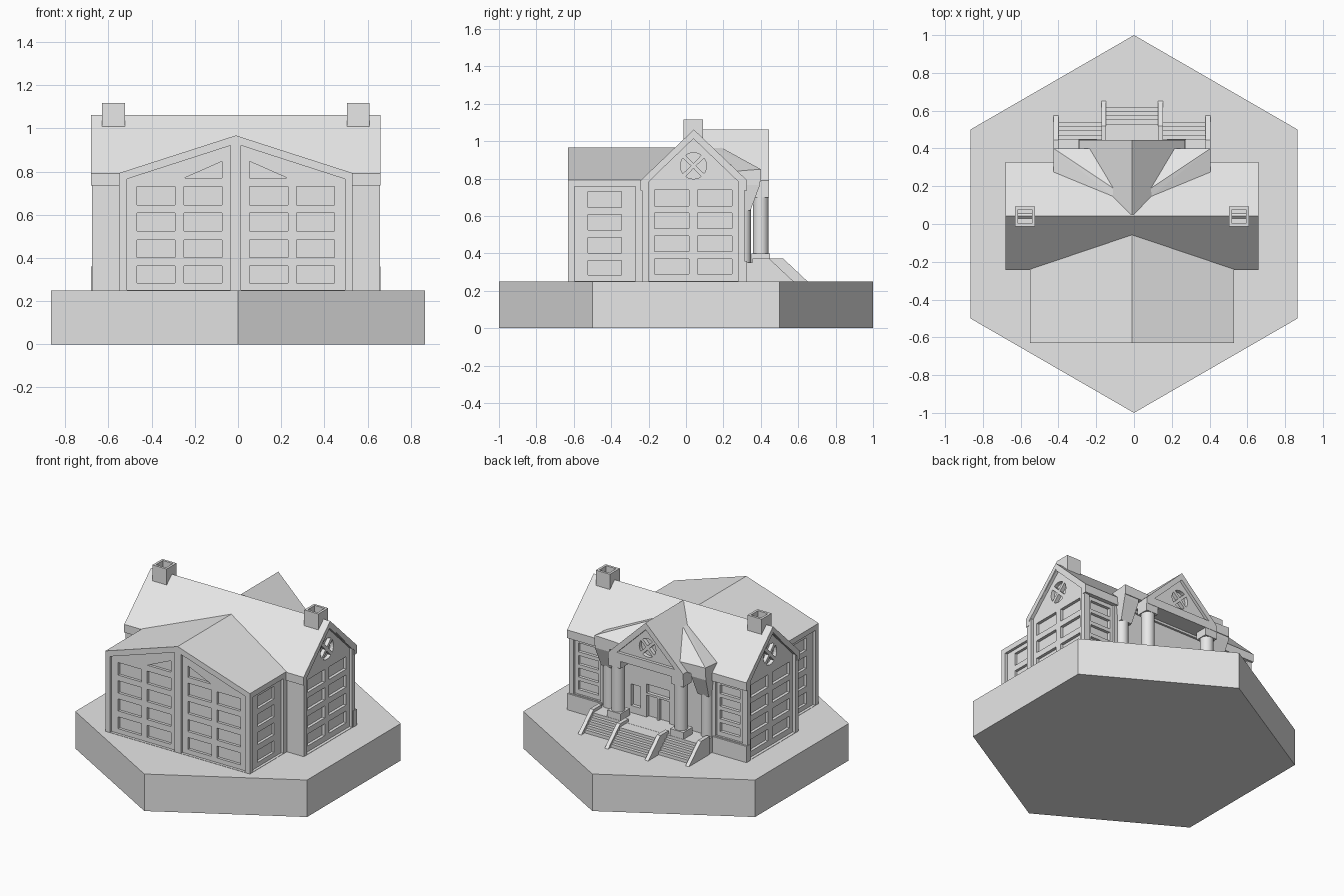
import bpy, bmesh, math

if "Cube" in bpy.data.objects:
    bpy.data.objects.remove(bpy.data.objects["Cube"])

CX = -0.01  # the house sits slightly off the middle of its base

stone = bpy.data.materials.new("plain grey")
stone.use_nodes = True
stone.diffuse_color = (0.8, 0.8, 0.8, 1)
stone.node_tree.nodes["Principled BSDF"].inputs["Base Color"].default_value = (0.8, 0.8, 0.8, 1)


def build(name, prisms, offset=CX):
    """Make one object from prisms: (axis, 2D outline, low, high)."""
    bm = bmesh.new()
    for axis, pts, lo, hi in prisms:
        place = {"x": lambda p, d: (d, p[0], p[1]),
                 "y": lambda p, d: (p[0], d, p[1]),
                 "z": lambda p, d: (p[0], p[1], d)}[axis]
        low = [bm.verts.new(place(p, lo)) for p in pts]
        high = [bm.verts.new(place(p, hi)) for p in pts]
        bm.faces.new(low)
        bm.faces.new(high)
        for i in range(len(pts)):
            j = (i + 1) % len(pts)
            bm.faces.new((low[i], low[j], high[j], high[i]))
    return finish(name, bm, offset)


def finish(name, bm, offset=CX):
    bmesh.ops.recalc_face_normals(bm, faces=bm.faces)
    mesh = bpy.data.meshes.new(name)
    bm.to_mesh(mesh)
    bm.free()
    mesh.materials.append(stone)
    obj = bpy.data.objects.new(name, mesh)
    obj.location.x = offset
    bpy.context.collection.objects.link(obj)
    return obj


def cut(obj, prisms):
    """Carve prisms out of an object and drop the cutter."""
    tool = build("cutter", prisms)
    mod = obj.modifiers.new("cut", "BOOLEAN")
    mod.operation, mod.solver, mod.object = "DIFFERENCE", "EXACT", tool
    graph = bpy.context.evaluated_depsgraph_get()
    mesh = bpy.data.meshes.new_from_object(obj.evaluated_get(graph))
    obj.modifiers.clear()
    obj.data = mesh
    bpy.data.objects.remove(tool)


def rect(a0, a1, b0, b1):
    return [(a0, b0), (a1, b0), (a1, b1), (a0, b1)]


def flip(pts, s):
    return [(s * a, b) for a, b in pts]


def box(x0, x1, y0, y1, z0, z1):
    return ("z", rect(x0, x1, y0, y1), z0, z1)


def both(pts, half, depth):
    """Cutters sunk into both x ends of a body."""
    return [("x", pts, s * (half - depth), s * (half + 0.05)) for s in (-1, 1)]


def wedges(a, b, r):
    """Four panes of a round window with a diagonal cross."""
    out = []
    for k in range(4):
        mid = k * math.pi / 2
        ca, cb = a + 0.014 * math.cos(mid), b + 0.014 * math.sin(mid)
        arc = [mid + math.radians(t) for t in range(-36, 37, 12)]
        out.append([(ca, cb)] + [(a + r * math.cos(t), b + r * math.sin(t)) for t in arc])
    return out


ROWS = [(0.283, 0.363), (0.403, 0.484), (0.524, 0.607), (0.645, 0.73)]

# Hexagonal base
build("hexagon_base", [("z", [(math.sin(k * math.pi / 3), math.cos(k * math.pi / 3))
                              for k in range(6)], 0, 0.25)], 0)

# Main hall with sunk gable panels and windows
hall = build("main_hall", [("x", [(-0.235, 0.24), (0.313, 0.24), (0.313, 0.78),
                                  (0.04, 1.045), (-0.235, 0.78)], -0.667, 0.667)])
panel = [(-0.2, 0.252), (0.28, 0.252), (0.28, 0.783), (0.04, 1.013), (-0.2, 0.783)]
cut(hall, both(panel, 0.667, 0.02)
    + [("y", flip(rect(0.43, 0.63, 0.365, 0.735), s), 0.3, 0.4) for s in (-1, 1)])
panes = []
for z0, z1 in ROWS:
    for y0, y1 in ((-0.168, 0.017), (0.061, 0.245)):
        panes += both(rect(y0, y1, z0 + 0.008, z1 + 0.008), 0.667, 0.04)
for pts in wedges(0.04, 0.868, 0.07):
    panes += both(pts, 0.667, 0.045)
for s in (-1, 1):
    for k in range(4):
        z = 0.395 + 0.085 * k
        panes.append(("y", flip(rect(0.455, 0.605, z, z + 0.06), s), 0.28, 0.4))
    # Narrow windows beside the entrance
    panes.append(("y", flip(rect(0.13, 0.2, 0.4, 0.545), s), 0.29, 0.4))
    # Double door leaves
    panes.append(("y", flip(rect(0.006, 0.085, 0.352, 0.5), s), 0.29, 0.4))
panes.append(("y", rect(-0.085, 0.085, 0.515, 0.575), 0.29, 0.4))
cut(hall, panes)

# Main roof shell with deep eaves
build("main_roof", [("x", [(-0.243, 0.735), (-0.243, 0.79), (0.042, 1.062), (0.327, 0.79),
                           (0.327, 0.735), (0.3, 0.735), (0.3, 0.765), (0.042, 1.022),
                           (-0.215, 0.765), (-0.215, 0.735)], -0.67, 0.67)])
build("back_plinths", [box(min(s * 0.415, s * 0.67), max(s * 0.415, s * 0.67),
                           0.29, 0.325, 0.25, 0.36) for s in (-1, 1)])

# Front wing
wing = build("front_wing", [("y", [(-0.54, 0.24), (0.54, 0.24), (0.54, 0.793),
                                   (0, 0.967), (-0.54, 0.793)], -0.63, 0)])
front_panel = [(0.025, 0.252), (0.505, 0.252), (0.505, 0.765), (0.025, 0.92)]
cut(wing, [("y", flip(front_panel, s), -0.7, -0.612) for s in (-1, 1)]
    + both(rect(-0.596, -0.27, 0.252, 0.757), 0.54, 0.018))
panes = []
for z0, z1 in ROWS:
    panes += both(rect(-0.524, -0.345, z0, z1), 0.54, 0.036)
    for s in (-1, 1):
        for x0, x1 in ((0.063, 0.241), (0.281, 0.457)):
            panes.append(("y", flip(rect(x0, x1, z0, z1), s), -0.7, -0.594))
for s in (-1, 1):
    panes.append(("y", flip([(0.063, 0.77), (0.238, 0.77), (0.063, 0.847)], s), -0.7, -0.594))
cut(wing, panes)

# Chimneys with open tops
for side, s in (("left", 1), ("right", -1)):
    x = s * 0.567
    chimney = build(side + "_chimney", [box(x - 0.053, x + 0.053, -0.013, 0.092, 0.95, 1.117)])
    cut(chimney, [box(x - 0.037, x + 0.037, 0.003, 0.076, 1.05, 1.2)])

# Portico pediment with sunk triangle and round window
pediment = build("portico_pediment", [("y", [(-0.28, 0.75), (0.28, 0.75), (0.28, 0.79),
                                             (0, 1.062), (-0.28, 0.79)], 0.05, 0.445)])
cut(pediment, [("y", [(-0.215, 0.805), (0.215, 0.805), (0, 1.015)], 0.425, 0.5)])
cut(pediment, [("y", pts, 0.4, 0.5) for pts in wedges(0, 0.885, 0.062)])


def column(name, x, y, r, z0, z1):
    ring = [(x + r * math.cos(k * math.pi / 8), y + r * math.sin(k * math.pi / 8))
            for k in range(16)]
    obj = build(name, [("z", ring, z0, z1)])
    for f in obj.data.polygons:
        f.use_smooth = len(f.vertices) == 4
    for e in obj.data.edges:
        a, b = (obj.data.vertices[i].co.z for i in e.vertices)
        e.use_edge_sharp = abs(a - b) < 0.001


for side, s in (("left", 1), ("right", -1)):
    # Hipped side roof of the portico
    bm = bmesh.new()
    top = [(0.415, 0.4, 0.85), (0.225, 0.4, 0.843), (0.1, 0.19, 0.965),
           (0.1, 0.145, 0.963), (0.415, 0.275, 0.84)]
    for x, y, z in top:
        bm.verts.new((s * x, y, z))
        bm.verts.new((s * x, y, 0.785))
    bmesh.ops.convex_hull(bm, input=bm.verts)
    bmesh.ops.dissolve_limit(bm, angle_limit=0.01, verts=bm.verts, edges=bm.edges)
    finish(side + "_portico_roof", bm)

    # Tapered capital under the side roof
    bm = bmesh.new()
    for hx, y1, z in ((0.055, 0.395, 0.79), (0.055, 0.395, 0.765), (0.042, 0.345, 0.65),
                      (0.042, 0.345, 0.63)):
        for x, y in rect(s * 0.36 - hx, s * 0.36 + hx, 0.26, y1):
            bm.verts.new((x, y, z))
    bmesh.ops.convex_hull(bm, input=bm.verts)
    finish(side + "_side_capital", bm)

    column(side + "_side_column", s * 0.365, 0.308, 0.04, 0.35, 0.64)
    column(side + "_front_column", s * 0.235, 0.4, 0.042, 0.39, 0.71)
    x = s * 0.235
    build(side + "_front_capital", [box(x - 0.045, x + 0.045, 0.355, 0.443, 0.7, 0.76)])
    build(side + "_column_base", [box(x - 0.05, x + 0.05, 0.35, 0.448, 0.34, 0.398)])

# Porch floor and stairs
build("porch_floor", [box(-0.41, 0.41, 0.28, 0.45, 0.25, 0.352),
                      box(-0.15, 0.15, 0.44, 0.53, 0.25, 0.351)])


def stairs(name, x0, x1, y):
    build(name, [box(x0, x1, y - 0.02, y + 0.022 * k, 0.25, 0.352 - 0.02 * k)
                 for k in range(1, 5)])


def rail(name, x, y):
    build(name, [("x", [(y - 0.09, 0.25), (y + 0.13, 0.25), (y, 0.372), (y - 0.09, 0.372)],
                  x - 0.013, x + 0.013)])


stairs("middle_stairs", -0.15, 0.15, 0.53)
for side, s in (("left", 1), ("right", -1)):
    stairs(side + "_stairs", min(s * 0.16, s * 0.4), max(s * 0.16, s * 0.4), 0.45)
    rail(side + "_middle_rail", s * 0.15, 0.52)
    rail(side + "_outer_rail", s * 0.402, 0.445)
